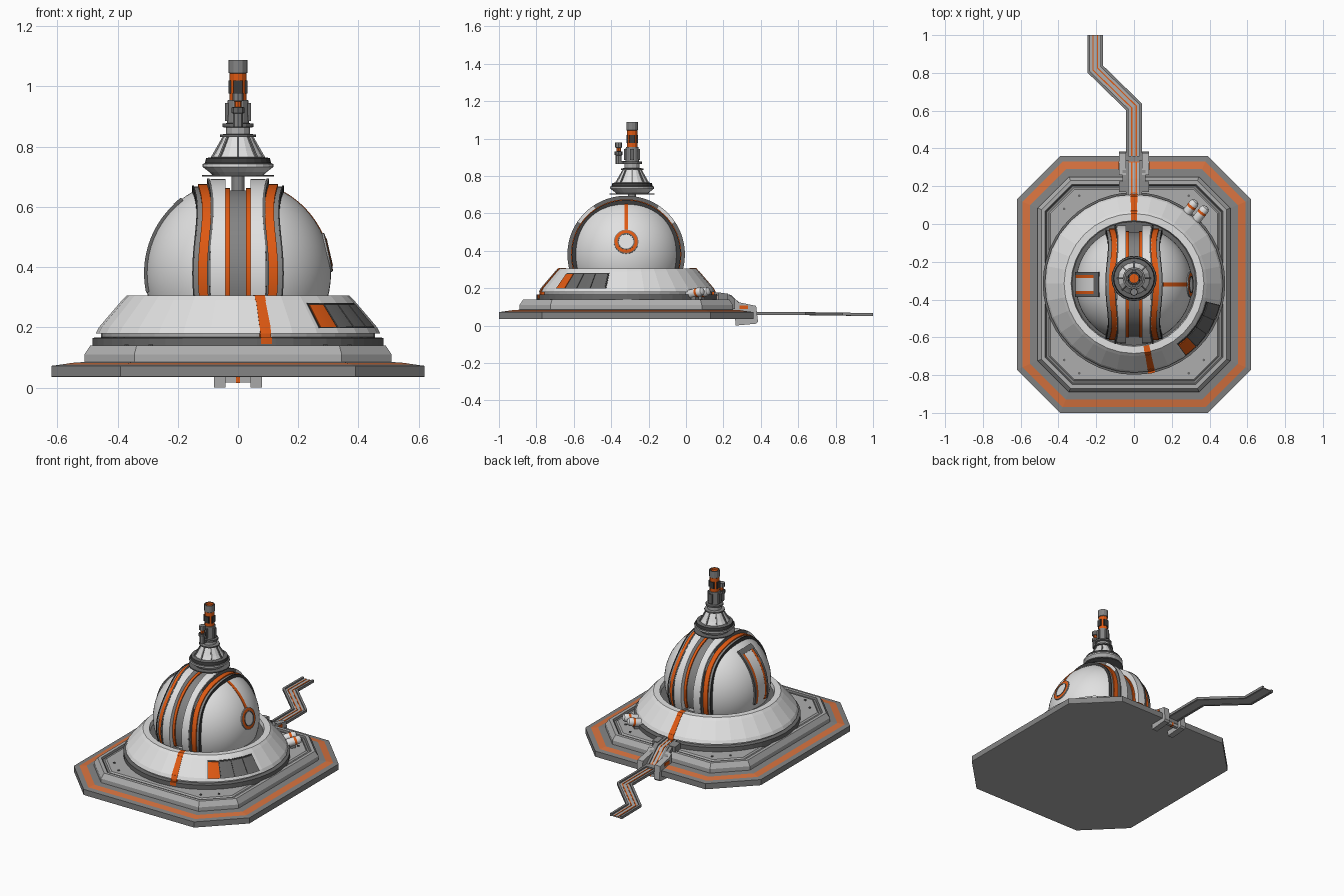
import bpy, bmesh
from math import sin, cos, radians, pi
from mathutils import Matrix, Vector

if "Cube" in bpy.data.objects:
    bpy.data.objects.remove(bpy.data.objects["Cube"])


def material(name, r, g, b):
    m = bpy.data.materials.new(name)
    m.use_nodes = True
    m.diffuse_color = (r, g, b, 1)
    m.node_tree.nodes["Principled BSDF"].inputs["Base Color"].default_value = (r, g, b, 1)
    return m


WHITE = material("white", .75, .75, .75)
LIGHT = material("light grey", .42, .42, .42)
GREY = material("mid grey", .23, .23, .23)
DARK = material("dark grey", .14, .14, .14)
BLACK = material("charcoal", .045, .045, .045)
ORANGE = material("orange", .74, .1, .006)
PAINT = material("faded orange", .68, .17, .05)

CENTRE = Vector((0, -.315, 0))
DOME = Vector((0, -.32, .38))
TOWER = Vector((0, -.288, 0))


def finish(name, bm, mats, matrix=None, smooth=0):
    bmesh.ops.recalc_face_normals(bm, faces=bm.faces)
    me = bpy.data.meshes.new(name)
    bm.to_mesh(me)
    bm.free()
    for m in mats:
        me.materials.append(m)
    if smooth:
        me.shade_smooth()
        me.set_sharp_from_angle(angle=radians(smooth))
    ob = bpy.data.objects.new(name, me)
    bpy.context.collection.objects.link(ob)
    if matrix:
        ob.matrix_world = matrix
    return ob


def loft(name, rings, mats, caps=True, **kw):
    """Skin a list of closed rings; mats holds one material per gap, or just one."""
    bm = bmesh.new()
    rows = [[bm.verts.new(p) for p in ring] for ring in rings]
    slots = list(dict.fromkeys(mats))
    n = len(rings[0])
    for i in range(len(rows) - 1):
        for j in range(n):
            k = (j + 1) % n
            f = bm.faces.new((rows[i][j], rows[i][k], rows[i + 1][k], rows[i + 1][j]))
            f.material_index = slots.index(mats[i % len(mats)])
    if caps:
        bm.faces.new(rows[0])
        bm.faces.new(rows[-1]).material_index = slots.index(mats[-1])
    return finish(name, bm, slots, **kw)


def lathe(name, profile, mats, at, n=32, caps=False, smooth=0):
    """Revolve (radius, height) points about a vertical axis."""
    rings = [[(r * cos(2 * pi * i / n), r * sin(2 * pi * i / n), z) for i in range(n)] for r, z in profile]
    matrix = at if isinstance(at, Matrix) else Matrix.Translation(at)
    return loft(name, rings, mats, caps=caps, matrix=matrix, smooth=smooth)


def sector(name, profile, mat, a0, a1, matrix, n=36, smooth=0, wave=0):
    """Sweep a closed (radius, height) profile through part of a turn, swaying by wave."""
    steps = [radians(a0 + (a1 - a0) * i / n) for i in range(n + 1)]
    rings = [[(r * cos(a), r * sin(a), z + wave * cos(4 * a)) for r, z in profile] for a in steps]
    return loft(name, rings, [mat], matrix=matrix, smooth=smooth)


def rect(r0, r1, h0, h1):
    return [(r0, h0), (r1, h0), (r1, h1), (r0, h1)]


def box(name, size, at, mat, rot=0):
    bm = bmesh.new()
    bmesh.ops.create_cube(bm, size=1, matrix=Matrix.Diagonal((*size, 1)))
    return finish(name, bm, [mat], Matrix.Translation(at) @ Matrix.Rotation(rot, 4, 'Z'))


# Octagonal base with painted border and stepped deck
def octagon(d, z):
    w, h, c = .62 - d, .68 - d, .23 - .586 * d
    quarter = [(w, h - c), (w - c, h)]
    pts = quarter + [(-x, y) for x, y in reversed(quarter)]
    return [(x, y - .32, z) for x, y in pts + [(-x, -y) for x, y in pts]]


steps = [(.002, .035), (0, .036), (0, .072), (.03, .076), (.07, .082), (.11, .085), (.11, .11),
         (.13, .14), (.15, .14), (.158, .13), (.17, .13), (.178, .138)]
loft("base_deck", [octagon(d, z) for d, z in steps],
     [LIGHT, GREY, GREY, PAINT, GREY, LIGHT, LIGHT, LIGHT, DARK, GREY, LIGHT])
for sx in (-1, 1):
    for x, y in ((.37, .4), (.29, .47)):
        for sy in (-1, 1):
            lathe("deck_bolt", [(.007, .135), (.007, .143)], [DARK], (sx * x, -.32 + sy * y, 0), 8, True)

# Conical skirt around the dome
lathe("skirt_ring", [(.3, .13), (.483, .13), (.483, .165), (.455, .167), (.455, .185)],
      [DARK, DARK, DARK, LIGHT], CENTRE, 48)
lathe("skirt", [(.45, .18), (.472, .18), (.462, .2), (.385, .29), (.37, .305), (.333, .305),
                (.328, .28), (.27, .28)], [WHITE] * 6 + [DARK], CENTRE)


def skirt_plate(name, mat, a0, a1, low=.2, high=.29, lift=.005):
    r = lambda z: .462 - (z - .2) * .856
    prof = [(r(low) - .01, low), (r(low) + lift, low), (r(high) + lift, high), (r(high) - .01, high)]
    sector(name, prof, mat, a0, a1, Matrix.Translation(CENTRE), 6)


for az in (-78.75, 90):
    at = Matrix.Translation(CENTRE)
    skirt_plate("skirt_stripe", ORANGE, az - 2.3, az + 2.3, .2, .291, .0015)
    sector("stripe_foot", rect(.44, .4845, .145, .167), ORANGE, az - 2.2, az + 2.2, at, 2)
    sector("stripe_step", [(.44, .165), (.4735, .165), (.4735, .18), (.4635, .202), (.44, .202)], ORANGE,
           az - 2.2, az + 2.2, at, 2)
    sector("stripe_top", [(.335, .3), (.335, .3065), (.371, .3065), (.3865, .288)], ORANGE, az - 2.6, az + 2.6, at, 2)
skirt_plate("vent_backing", BLACK, -54.5, -14, .197, .28, .003)
skirt_plate("vent_marker", ORANGE, -54, -45.5, .201, .276, .007)
for i in range(3):
    skirt_plate("vent_slat", DARK, -44.8 + i * 10.2, -35.2 + i * 10.2, .201, .276, .007)

# Dome halves either side of the central channel
for side in (-1, 1):
    bm = bmesh.new()
    bmesh.ops.create_uvsphere(bm, u_segments=64, v_segments=32, radius=.309)
    for co, no in (((side * .043, 0, 0), (-side, 0, 0)), ((0, 0, -.12), (0, 0, -1))):
        geom = bm.verts[:] + bm.edges[:] + bm.faces[:]
        cut = bmesh.ops.bisect_plane(bm, geom=geom, plane_co=co, plane_no=no, clear_outer=True)
        bmesh.ops.contextual_create(bm, geom=[e for e in cut["geom_cut"] if isinstance(e, bmesh.types.BMEdge)])
    finish("dome_half", bm, [WHITE], Matrix.Translation(DOME), 30)

# Bands over the dome from front to back; the outer ones sway sideways
OVER = Matrix.Translation(DOME) @ Matrix.Rotation(pi / 2, 4, 'Y')


def band(name, x0, x1, r, mat, wave=0):
    sector(name, rect(.24, r, x0, x1), mat, 70, 290, OVER, 56, 30, wave)


band("channel_floor", -.026, .026, .275, GREY)
for s in (-1, 1):
    for name, x0, x1, r, mat, wave in (("channel_stripe", .026, .042, .282, ORANGE, 0),
                                       ("raised_panel", .042, .091, .312, WHITE, 0),
                                       ("inner_lip", .088, .096, .314, DARK, .007),
                                       ("side_stripe", .096, .126, .295, ORANGE, .007),
                                       ("outer_trim", .126, .14, .288, GREY, .007),
                                       ("outer_lip", .14, .145, .291, BLACK, .007)):
        band(name, min(s * x0, s * x1), max(s * x0, s * x1), r, mat, s * wave)

# Round window and stripe on the left, framed hatch on the right
ACROSS = Matrix.Translation(DOME) @ Matrix.Rotation(pi / 2, 4, 'X')
sector("crown_stripe", rect(.3, .3105, -.01, .01), ORANGE, 25, 60, ACROSS, 20, 30)
PORT = Matrix.Translation(DOME) @ Matrix.Rotation(radians(77), 4, 'Y')
lathe("window_ring", [(.066, .29), (.066, .307), (.062, .309), (.044, .311)], [LIGHT, GREY, ORANGE], PORT, 24)
lathe("window_seal", [(.046, .29), (.046, .313), (.04, .313), (.04, .3)], [DARK], PORT, 24)
lathe("window_pane", [(.041, .29), (.041, .31)], [WHITE], PORT, 24, True)
for s in (-1, 1):
    for name, y0, y1, r, mat in (("hatch_frame", .05, .066, .312, DARK), ("hatch_stripe", .034, .05, .311, ORANGE)):
        sector(name, rect(.29, r, min(s * y0, s * y1), max(s * y0, s * y1)), mat, 131, 192, ACROSS, 20, 30)
sector("hatch_cap", rect(.29, .314, -.066, .066), DARK, 127, 133, ACROSS, 3)
sector("hatch_panel", rect(.29, .3105, -.034, .034), WHITE, 133, 190, ACROSS, 20, 30)

# Tower on top of the dome
lathe("tower_post", [(.022, .62), (.022, .72)], [GREY], TOWER, 12, True)
lathe("tower_disc", [(.12, .7), (.12, .706)], [DARK], TOWER, 24, True)
lathe("tower_cup", [(.085, .706), (.095, .715), (.118, .733), (.118, .742), (.11, .745), (.106, .762), (.08, .766)],
      [LIGHT, WHITE, WHITE, DARK, BLACK, DARK], TOWER, 24, True)
lathe("tower_cone", [(.085, .764), (.072, .785), (.046, .835)], [WHITE], TOWER, 16, True)
lathe("tower_collar", [(.06, .832), (.06, .84), (.04, .842), (.04, .863), (.052, .865), (.052, .876), (.036, .878),
                       (.034, .955)], [DARK, GREY, LIGHT, GREY, DARK, DARK, GREY], TOWER, 12, True)
lathe("tower_mast", [(.028, .95), (.028, 1.043), (.031, 1.045), (.031, 1.088), (.024, 1.088), (.024, 1.075)],
      [ORANGE, GREY, GREY, DARK, ORANGE], TOWER, 12, True)
for i in range(8):
    a = i * pi / 4
    d = Vector((cos(a), sin(a), 0))
    side = Vector((-sin(a), cos(a), 0)) * .004
    edge = [d * r + Vector((0, 0, z)) for r, z in ((.07, .765), (.09, .765), (.05, .835), (.03, .835))]
    loft("cone_rib", [[p - side for p in edge], [p + side for p in edge]], [GREY], matrix=Matrix.Translation(TOWER))
    if i % 2 == 0:
        box("mast_clamp", (.014, .022, .06), TOWER + d * .036 + Vector((0, 0, .915)), DARK, a)
        box("mast_grip", (.008, .03, .042), TOWER + d * .027 + Vector((0, 0, .998)), BLACK, a)
lathe("side_antenna", [(.016, .865), (.016, .91), (.021, .912), (.021, .93), (.012, .932), (.012, .95), (.019, .952),
                       (.019, .978)], [GREY, GREY, DARK, BLACK, ORANGE, DARK, GREY], TOWER + Vector((0, -.072, 0)), 8, True)
box("antenna_bracket", (.024, .06, .014), TOWER + Vector((0, -.045, .872)), DARK)

# Walkway channel leaving the back
PATH = [Vector(p) for p in ((0, .15, .165), (0, .24, .15), (0, .34, .058), (0, .62, .058), (-.205, .82, .055),
                            (-.205, 1, .053))]


def strip(name, x0, x1, z0, z1, mat):
    rings = []
    for i, p in enumerate(PATH):
        a = (p - PATH[max(i - 1, 0)]).xy
        b = (PATH[min(i + 1, len(PATH) - 1)] - p).xy
        a, b = (a if a.length else b).normalized(), (b if b.length else a).normalized()
        t = (a + b).normalized()
        n = Vector((t.y, -t.x, 0)) / t.dot(b)
        rings.append([p + n * x + Vector((0, 0, z)) for x, z in rect(x0, x1, z0, z1)])
    loft(name, rings, [mat])


strip("walkway_floor", -.032, .032, 0, .005, LIGHT)
for s in (-1, 1):
    strip("walkway_rail", s * .035 - .007, s * .035 + .007, -.002, .014, GREY)
    strip("walkway_line", s * .012 - .003, s * .012 + .003, .003, .007, ORANGE)

# Clamps that hold the walkway to the base edge
arm = [(.17, .13), (.17, .172), (.23, .165), (.29, .12), (.29, .08), (.25, .09)]
jaw = [(.26, .08), (.26, .145), (.28, .125), (.375, .105), (.385, .02), (.375, .01), (.265, 0)]
collar = [(.17, .135), (.17, .178), (.225, .17), (.225, .13)]
for s in (-1, 1):
    for name, prof, x0, x1, mat in (("clamp_arm", arm, .04, .062, GREY), ("clamp_jaw", jaw, .042, .08, LIGHT),
                                    ("clamp_collar", collar, .042, .08, GREY)):
        loft(name, [[(s * x, y, z) for y, z in prof] for x in (x0, x1)], [mat])
    box("clamp_marker", (.006, .045, .02), (s * .08, .308, .098), ORANGE)
box("clamp_bridge", (.09, .02, .018), (0, .35, .025), LIGHT)
box("bridge_marker", (.012, .024, .02), (0, .35, .025), ORANGE)

# Pair of gas tanks on the deck
for x, y in ((.295, .08), (.35, .048)):
    lean = Matrix.Translation((x, y, .174)) @ Matrix.Rotation(radians(52), 4, 'Z') @ Matrix.Rotation(radians(78), 4, 'Y')
    lathe("gas_tank", [(.008, -.058), (.021, -.05), (.025, -.038), (.025, .01), (.025, .024), (.025, .038),
                       (.02, .05), (.008, .056)], [WHITE, WHITE, WHITE, ORANGE, WHITE, WHITE, WHITE], lean, 16, True, 40)
    box("tank_foot", (.03, .03, .03), (x, y, .148), GREY, radians(52))
